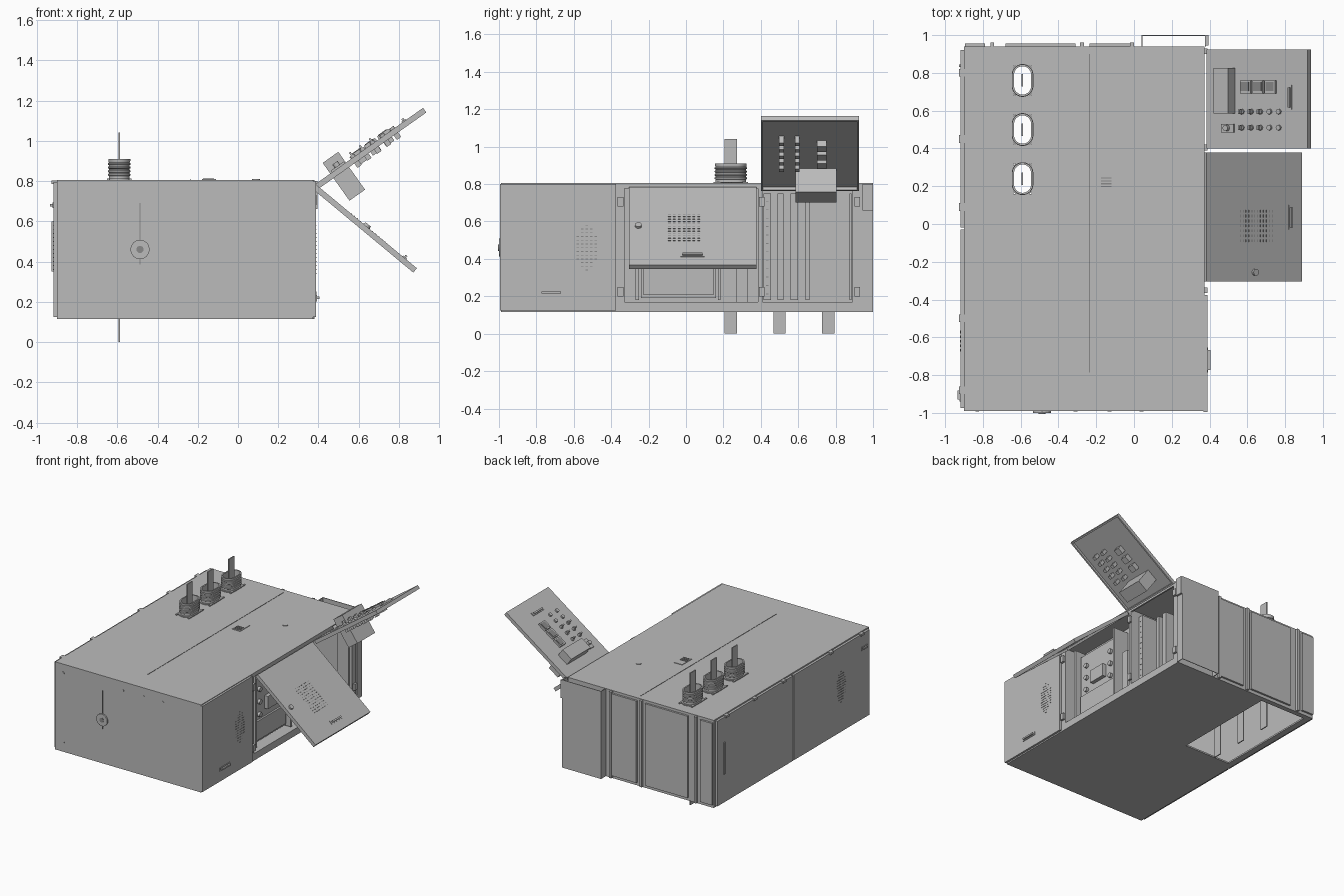
import bpy, bmesh, math
from mathutils import Matrix, Vector

old = bpy.data.objects.get("Cube")
if old:
    bpy.data.objects.remove(old)


def material(name, value):
    m = bpy.data.materials.new(name)
    m.use_nodes = True
    col = (value, value, value, 1)
    m.diffuse_color = col
    m.node_tree.nodes["Principled BSDF"].inputs["Base Color"].default_value = col
    return m


GREY = material("cabinet grey", 0.5)
DARK = material("slot grey", 0.25)
WORLD = Matrix.Identity(4)


def finish(name, bm, mat=GREY, frame=WORLD):
    bmesh.ops.recalc_face_normals(bm, faces=bm.faces)
    me = bpy.data.meshes.new(name)
    bm.to_mesh(me)
    bm.free()
    me.materials.append(mat)
    ob = bpy.data.objects.new(name, me)
    ob.matrix_world = frame
    bpy.context.collection.objects.link(ob)
    return ob


def boxes(name, spans, mat=GREY, frame=WORLD):
    """One object from several (x0, x1, y0, y1, z0, z1) boxes."""
    bm = bmesh.new()
    for x0, x1, y0, y1, z0, z1 in spans:
        size = Matrix.Diagonal((x1 - x0, y1 - y0, z1 - z0, 1))
        mid = Matrix.Translation(((x0 + x1) / 2, (y0 + y1) / 2, (z0 + z1) / 2))
        bmesh.ops.create_cube(bm, size=1, matrix=mid @ size)
    return finish(name, bm, mat, frame)


def discs(name, spots, radius, height, axis="Z", mat=GREY, frame=WORLD, tip=1.0):
    """Short round parts centred on the given spots."""
    bm = bmesh.new()
    turn = {"X": Matrix.Rotation(math.pi / 2, 4, "Y"),
            "Y": Matrix.Rotation(math.pi / 2, 4, "X"), "Z": WORLD}[axis]
    for s in spots:
        bmesh.ops.create_cone(bm, cap_ends=True, segments=16, radius1=radius,
                              radius2=radius * tip, depth=height,
                              matrix=Matrix.Translation(s) @ turn)
    return finish(name, bm, mat, frame)


def sheet(name, axis, pos, thick, rect, holes):
    """Flat sheet across an axis, with rectangular holes (a0, a1, b0, b1)."""
    bm = bmesh.new()
    every = [rect] + holes
    aa = sorted({v for r in every for v in r[:2]})
    bb = sorted({v for r in every for v in r[2:]})

    def place(a, b):
        c = [a, b]
        c.insert(axis, pos)
        return bm.verts.new(c)

    for a0, a1 in zip(aa, aa[1:]):
        for b0, b1 in zip(bb, bb[1:]):
            ca, cb = (a0 + a1) / 2, (b0 + b1) / 2
            if not any(h[0] < ca < h[1] and h[2] < cb < h[3] for h in holes):
                bm.faces.new([place(a0, b0), place(a1, b0), place(a1, b1), place(a0, b1)])
    bmesh.ops.remove_doubles(bm, verts=bm.verts, dist=1e-5)
    res = bmesh.ops.extrude_face_region(bm, geom=bm.faces[:])
    move = Vector((0, 0, 0))
    move[axis] = thick
    bmesh.ops.translate(bm, vec=move,
                        verts=[g for g in res["geom"] if isinstance(g, bmesh.types.BMVert)])
    return finish(name, bm)


def handle(name, frame, u, y0, y1):
    boxes(name, [(u - .013, u + .013, y0, y1, 0, .005),
                 (u - .006, u + .006, y0 + .012, y1 - .012, .005, .016)], GREY, frame)


def slots(name, frame, cu, cy, nu, ny, du, dy, rounded=False):
    spans = []
    for i in range(nu):
        for j in range(ny):
            u, y = (i - (nu - 1) / 2) * du, (j - (ny - 1) / 2) * dy
            if rounded and (2 * u / (nu * du)) ** 2 + (2 * y / (ny * dy)) ** 2 > 1:
                continue
            spans.append((cu + u - .002, cu + u + .002, cy + y - .007, cy + y + .007, 0, .002))
    boxes(name, spans, DARK, frame)


# Hollow cabinet shell
X0, X1, Y0, Y1, Z0, Z1 = -.9, .36, -.99, .94, .115, .805
bush_y = (.24, .5, .76)
sheet("top_sheet", 2, Z1, -.012, (X0, X1, Y0, Y1),
      [(-.64, -.54, y - .08, y + .08) for y in bush_y])
sheet("bottom_sheet", 2, Z0, .012, (X0, X1, Y0, Y1), [(-.85, -.45, .05, .9)])
sheet("front_sheet", 1, Y0, .012, (X0, X1, Z0, Z1), [])
sheet("back_sheet", 1, Y1, -.012, (X0, X1, Z0, Z1), [])
sheet("left_sheet", 0, X0, .012, (Y0, Y1, Z0, Z1), [])
sheet("door_frame", 0, X1, .012, (Y0, Y1, Z0, Z1),
      [(-.33, .385, .17, .775), (.41, .89, .17, .775)])

# Compartment linings
boxes("compartment_walls", [(0, X1, .385, .41, .13, .79), (0, X1, .89, .905, .13, .79),
                            (-.01, 0, .385, .905, .13, .79), (0, X1, .41, .89, .15, .17),
                            (.0, X1, -.345, -.33, .13, .79), (.2, .21, -.33, .385, .13, .79),
                            (.2, X1, -.33, .385, .15, .17)])
boxes("mounting_rails", [(.0, .3, .415, .455, .18, .75), (.0, .2, .49, .52, .18, .75),
                         (.0, .2, .56, .6, .18, .75), (.0, .12, .64, .66, .18, .75),
                         (.25, .35, .875, .885, .18, .75)])
rail_frame = Matrix.Translation((.3, 0, 0)) @ Matrix.Rotation(math.pi / 2, 4, "Y")
slots("rail_slots", rail_frame, -.46, .435, 12, 1, .045, .02)
boxes("breaker_panel", [(.21, .3, -.24, .16, .19, .7), (.3, .315, -.23, .15, .21, .36),
                        (.21, .34, .27, .33, .17, .5), (.21, .34, -.27, -.25, .18, .75),
                        (.21, .34, .17, .185, .18, .75), (.3, .33, -.1, .04, .42, .52)])
discs("breaker_buttons", [(.305, y, z) for y in (-.17, .1) for z in (.4, .5, .6)],
      .018, .03, "X")

# Closed door and its fittings, drawn in a frame lying on the door face
boxes("closed_door", [(.367, .388, -.995, -.375, .125, .8)])
closed = Matrix.Translation((.388, 0, 0)) @ Matrix.Rotation(math.pi / 2, 4, "Y")
handle("closed_door_handle", closed, -.22, -.785, -.655)
slots("closed_door_vent", closed, -.46, -.53, 13, 5, .02, .024, True)
boxes("frame_hinges", [(.372, .39, y, y + .03, z, z + .05)
                       for y in (-.365, .39, .9) for z in (.2, .68)])


def door_frame(angle):
    return Matrix.Translation((.385, 0, .785)) @ Matrix.Rotation(-math.radians(angle), 4, "Y")


def open_door(name, frame, length, y0, y1):
    lip = .012
    boxes(name, [(0, length, y0, y1, -.01, 0),
                 (0, length, y0, y0 + lip, -.028, -.01), (0, length, y1 - lip, y1, -.028, -.01),
                 (0, lip, y0, y1, -.028, -.01), (length - lip, length, y0, y1, -.028, -.01)],
          GREY, frame)


# Middle door, propped open downwards
mid = door_frame(-39.7)
open_door("middle_door", mid, .655, -.305, .378)
handle("middle_door_handle", mid, .575, -.03, .1)
slots("middle_door_vent", mid, .34, -.01, 12, 7, .02, .026)
discs("middle_door_knob", [(.33, -.255, .006)], .018, .014, frame=mid)

# Instrument door, raised, with meters, relay and switches
ins = door_frame(35.3)
open_door("instrument_door", ins, .655, .4, .925)
handle("instrument_door_handle", ins, .54, .605, .735)
boxes("protection_relay", [(.09, .185, .585, .825, 0, .065),
                           (.09, .185, .585, .805, -.165, -.01)], GREY, ins)
meters = [(u, y) for u in (.26, .34, .42) for y in (.725,)]
boxes("meters", [(u - .034, u + .034, y - .034, y + .034, 0, .016) for u, y in meters]
      + [(u - .025, u + .025, y - .025, y + .025, -.05, -.01) for u, y in meters], GREY, ins)
boxes("meter_windows", [(u - .026, u + .026, y - .02, y + .026, .016, .019)
                        for u, y in meters], DARK, ins)
switches = [(.23 + .06 * i, y) for i in range(5) for y in (.51, .595)]
discs("switch_bezels", [(u, y, .006) for u, y in switches], .014, .012, frame=ins)
boxes("switch_levers", [(u - .005, u + .005, y - .012, y + .012, .012, .03)
                        for u, y in switches[:6]], GREY, ins)
boxes("switch_bodies", [(u - .013, u + .013, y - .013, y + .013, -.055, -.01)
                        for u, y in switches], GREY, ins)
boxes("selector_plate", [(.1, .18, .485, .53, 0, .01)], GREY, ins)
discs("selector_knob", [(.14, .508, .02)], .016, .02, frame=ins)


# Ribbed oval bushings with flat conductor bars
def bushing(name, y):
    profile = [(.045, .79), (.062, .79), (.062, .812), (.052, .812)]
    for i in range(4):
        z = .825 + i * .018
        profile += [(.052, z), (.057, z + .003), (.057, z + .009), (.052, z + .012)]
    profile += [(.055, .9), (.055, .91), (.045, .91)]
    bm = bmesh.new()
    rings = []
    for r, z in profile:
        ring = []
        for k in range(32):
            a = math.pi * 2 * (k + .5) / 32
            shift = .03 if math.sin(a) > 0 else -.03
            ring.append(bm.verts.new((r * math.cos(a) - .59, y + r * math.sin(a) + shift, z)))
        rings.append(ring)
    for a, b in zip(rings, rings[1:] + rings[:1]):
        for k in range(32):
            n = (k + 1) % 32
            bm.faces.new((a[k], a[n], b[n], b[k]))
    for f in bm.faces:
        f.smooth = True
    ob = finish(name, bm)
    bpy.context.view_layer.objects.active = ob
    ob.select_set(True)
    bpy.ops.object.shade_smooth_by_angle(angle=math.radians(30))
    ob.select_set(False)


for i, y in enumerate(bush_y):
    bushing(f"bushing_{i + 1}", y)
    boxes(f"flange_{i + 1}", [(-.65 + s * .108, -.638 + s * .108, y - .092, y + .092, Z1, .812)
                              for s in (0, 1)])
    boxes(f"conductor_bar_{i + 1}", [(-.595, -.587, y - .033, y + .033, 0, 1.04)])

# Top fittings
boxes("top_seam", [(-.238, -.233, -.785, .9, Z1, Z1 + .002)], DARK)
boxes("top_vent_plate", [(-.18, -.11, .185, .305, Z1, Z1 + .004)])
boxes("top_vent_louvres", [(-.175, -.12, y, y + .006, Z1 + .004, Z1 + .007)
                           for y in (.195, .21, .225, .24)], DARK)
discs("top_plug", [(.09, .46, Z1 + .002)], .02, .005)

# Front wall fittings
boxes("front_slot", [(-.489, -.485, Y0 - .002, Y0, .385, .69)], DARK)
discs("front_knob", [(-.487, Y0 - .005, .46)], .048, .012, "Y")
discs("front_knob_centre", [(-.487, Y0 - .006, .46)], .018, .018, "Y", DARK)
discs("front_bolts", [(-.83, Y0, .735), (-.31, Y0, .735), (-.13, Y0, .735),
                      (.04, Y0, .735), (-.83, Y0, .19)], .01, .006, "Y")

# Left side doors with hinges, handle and vent
boxes("left_doors", [(-.918, X0, -.975, -.03, .125, .795), (-.918, X0, -.018, .92, .125, .795)])
boxes("left_door_hinges", [(-.926, -.89, y - .02, y + .02, .785, .802)
                           for y in (-.88, -.5, .09, .45, .8)])
left = Matrix.Translation((-.918, 0, 0)) @ Matrix.Rotation(-math.pi / 2, 4, "Y")
handle("left_door_handle", left, .68, -.94, -.87)
slots("left_door_vent", left, .48, -.62, 13, 5, .02, .024, True)
boxes("left_door_latch", [(-.926, -.918, .83, .845, .35, .6)])

# Back panels, ribs and the open-ended cable channel
boxes("back_panels", [(a, b, Y1, .955, .14, .785)
                      for a, b in ((-.895, -.79), (-.68, -.31), (-.235, .0))])
boxes("back_ribs", [(x - .01, x + .01, Y1, .96, .12, .8) for x in (-.75, -.275, -.01)])
boxes("cable_channel", [(.04, .045, Y1, 1, Z0, Z1), (.375, .38, Y1, 1, Z0, Z1),
                        (.04, .38, .995, 1, Z0, Z1)])
boxes("channel_bracket", [(.38, .395, .945, 1, .66, .8)])
